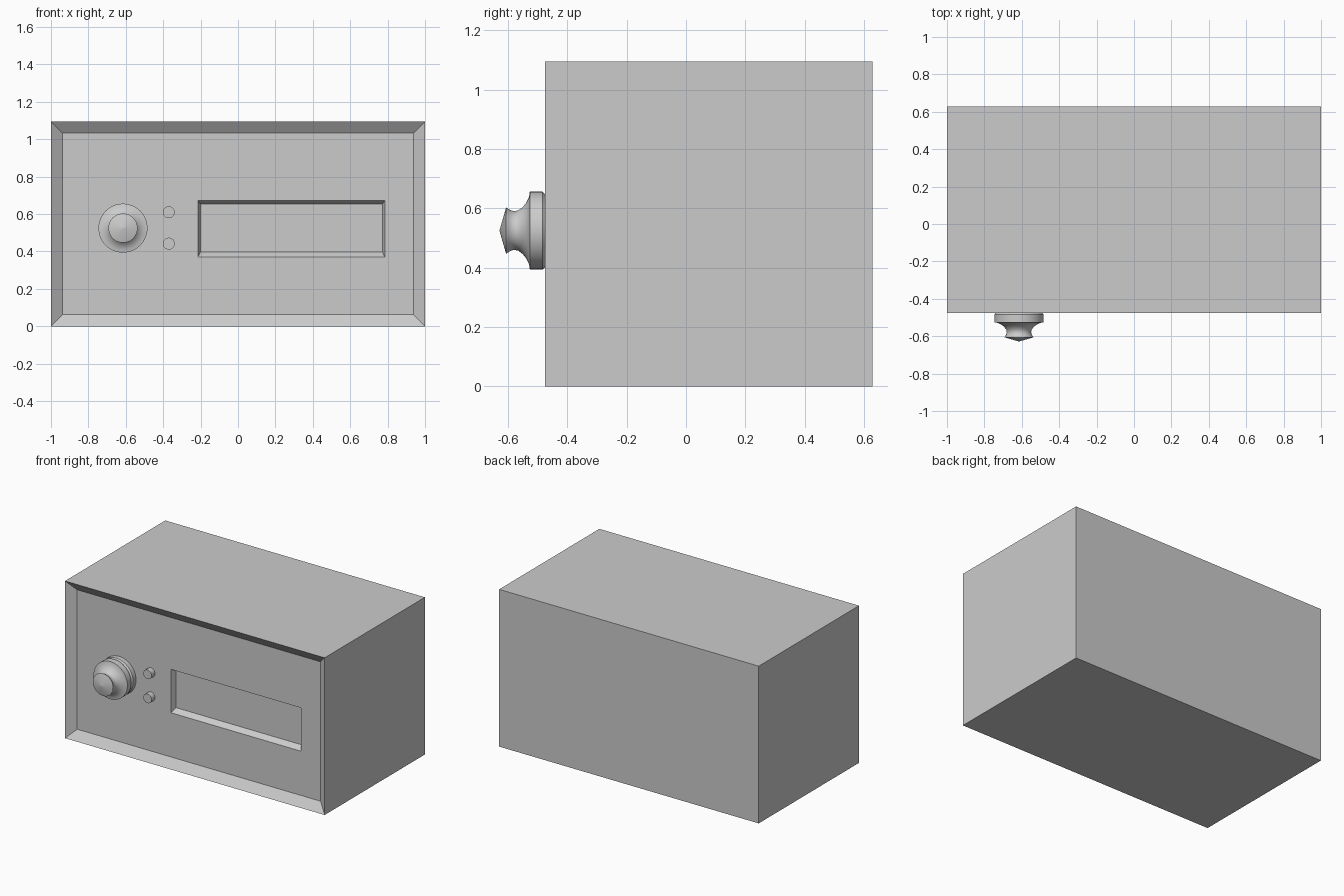
import bpy, bmesh
from math import pi, radians
from mathutils import Matrix

if "Cube" in bpy.data.objects:
    bpy.data.objects.remove(bpy.data.objects["Cube"])


def finish(bm, name, smooth=False):
    bmesh.ops.recalc_face_normals(bm, faces=bm.faces)
    mesh = bpy.data.meshes.new(name)
    bm.to_mesh(mesh)
    bm.free()
    obj = bpy.data.objects.new(name, mesh)
    bpy.context.collection.objects.link(obj)
    if smooth:
        bpy.ops.object.select_all(action='DESELECT')
        obj.select_set(True)
        bpy.context.view_layer.objects.active = obj
        bpy.ops.object.shade_smooth_by_angle(angle=radians(35))
    return obj


def loft(name, rings, smooth=False):
    """Skin a list of equal-length point rings and cap both ends."""
    bm = bmesh.new()
    loops = [[bm.verts.new(p) for p in ring] for ring in rings]
    n = len(loops[0])
    for a, b in zip(loops, loops[1:]):
        for i in range(n):
            j = (i + 1) % n
            bm.faces.new((a[i], a[j], b[j], b[i]))
    bm.faces.new(loops[0])
    bm.faces.new(loops[-1])
    return finish(bm, name, smooth)


def rect(x0, x1, z0, z1, y):
    return [(x0, y, z0), (x1, y, z0), (x1, y, z1), (x0, y, z1)]


def circle(x, z, y, r, n=48):
    return [tuple(Matrix.Translation((x, y, z))
                  @ Matrix.Rotation(2 * pi * i / n, 4, 'Y')
                  @ Matrix.Translation((r, 0, 0)).translation)
            for i in range(n)]


PANEL_Y = -0.43

# Casing: back, front rim, sunken panel, then the sunken display window
loft("casing", [
    rect(-1, 1, 0, 1.095, 0.628),
    rect(-1, 1, 0, 1.095, -0.475),
    rect(-0.938, 0.938, 0.062, 1.033, PANEL_Y),
    rect(-0.215, 0.785, 0.37, 0.672, PANEL_Y),
    rect(-0.201, 0.773, 0.396, 0.654, PANEL_Y + 0.035),
])

# Dial: base flange, groove, rim, waisted grip and shallow pointed cap
dial = [(-0.42, 0.131), (-0.462, 0.131), (-0.473, 0.121), (-0.483, 0.131),
        (-0.526, 0.131), (-0.529, 0.112), (-0.538, 0.094), (-0.550, 0.079),
        (-0.565, 0.068), (-0.579, 0.065), (-0.592, 0.069), (-0.606, 0.078),
        (-0.628, 0.001)]
loft("dial", [circle(-0.615, 0.525, y, r) for y, r in dial], smooth=True)

# Two small push buttons
for name, z in (("upper_button", 0.61), ("lower_button", 0.442)):
    loft(name, [circle(-0.37, z, y, 0.032, 24) for y in (-0.42, -0.468)],
         smooth=True)
